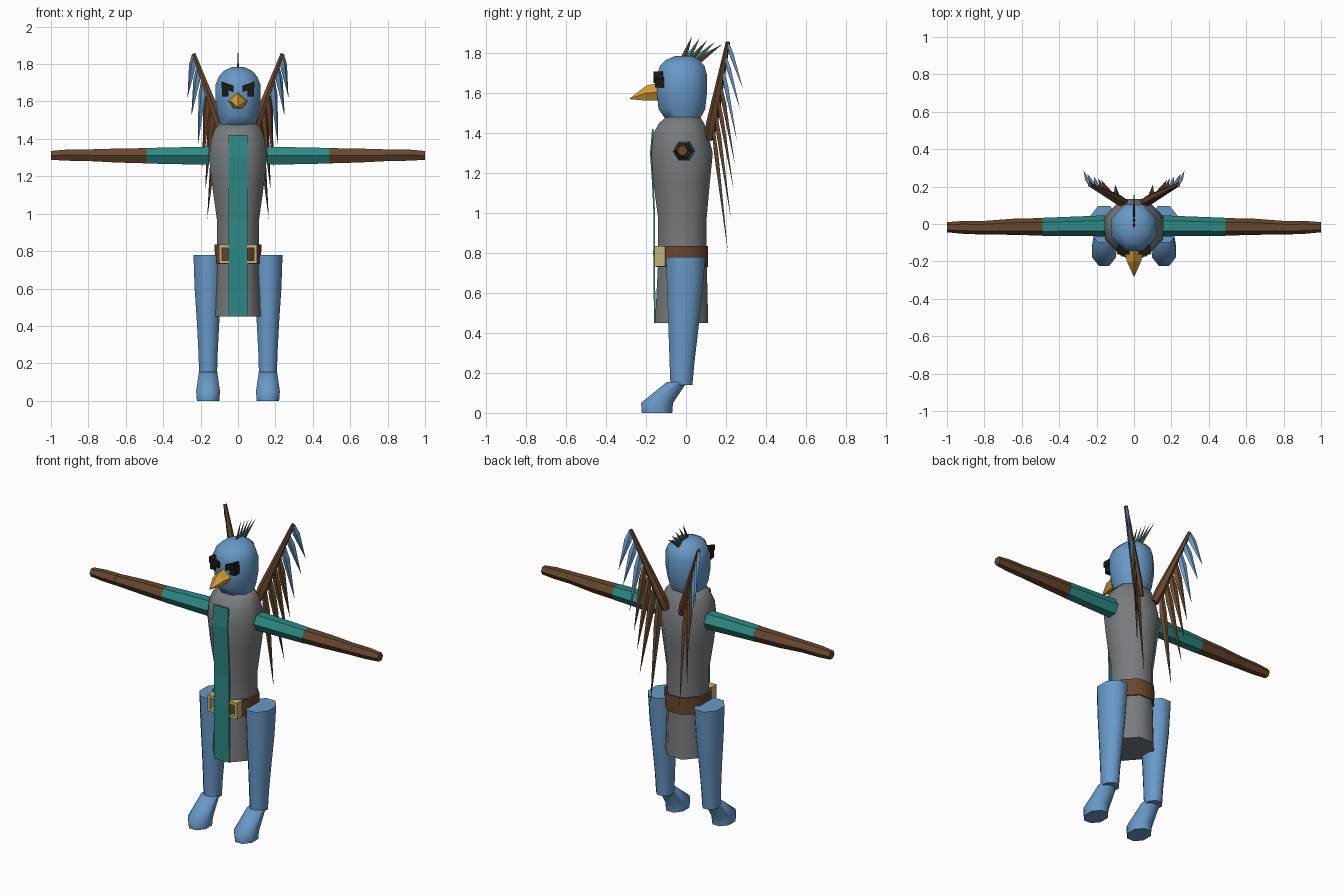
import bpy, bmesh, math
from mathutils import Vector

if "Cube" in bpy.data.objects:
    bpy.data.objects.remove(bpy.data.objects["Cube"], do_unlink=True)


def material(name, rgb):
    m = bpy.data.materials.new(name)
    m.use_nodes = True
    color = (*rgb, 1)
    m.diffuse_color = color
    m.node_tree.nodes["Principled BSDF"].inputs["Base Color"].default_value = color
    return m


BLUE = material("blue_plumage", (.14, .32, .58))
GREY = material("grey_cloth", (.19, .2, .21))
TEAL = material("teal_cloth", (.026, .25, .23))
BROWN = material("brown_leather", (.14, .064, .027))
GOLD = material("golden_beak", (.69, .36, .035))
TAN = material("pale_brass", (.56, .45, .19))
DARK = material("near_black", (.012, .01, .006))


def loft(name, rings, mat, smooth=0):
    """Skin a list of equal rings, capping both ends."""
    bm = bmesh.new()
    rows = [[bm.verts.new(p) for p in ring] for ring in rings]
    n = len(rows[0])
    for a, b in zip(rows, rows[1:]):
        for i in range(n):
            j = (i + 1) % n
            bm.faces.new((a[i], a[j], b[j], b[i]))
    bm.faces.new(rows[0])
    bm.faces.new(rows[-1])
    bmesh.ops.remove_doubles(bm, verts=bm.verts, dist=.0005)
    bmesh.ops.recalc_face_normals(bm, faces=bm.faces)
    mesh = bpy.data.meshes.new(name)
    bm.to_mesh(mesh)
    bm.free()
    mesh.materials.append(mat)
    if smooth:
        mesh.polygons.foreach_set("use_smooth", [True] * len(mesh.polygons))
        mesh.set_sharp_from_angle(angle=math.radians(smooth))
    ob = bpy.data.objects.new(name, mesh)
    bpy.context.collection.objects.link(ob)
    return ob


def column(name, rows, mat, x=0, sides=8):
    """Upright form from rows of (z, centre y, half width, half depth)."""
    k = 1 / math.cos(math.pi / sides)
    angles = [(i + .5) * math.tau / sides for i in range(sides)]
    rings = [[(x + hx * k * math.cos(a), cy + hy * k * math.sin(a), z) for a in angles]
             for z, cy, hx, hy in rows]
    return loft(name, rings, mat, smooth=55)


def taper(name, points, radii, mat, side, sides=4, flat=1):
    """Tapering limb along points; flat scales the thickness across side."""
    pts = [Vector(p) for p in points]
    d = (pts[-1] - pts[0]).normalized()
    u = Vector(side)
    u = (u - d * u.dot(d)).normalized()
    v = d.cross(u)
    angles = [i * math.tau / sides for i in range(sides)]
    return loft(name, [[p + u * r * math.cos(a) + v * r * flat * math.sin(a) for a in angles]
                       for p, r in zip(pts, radii)], mat)


def block(name, x, y, z, mat, slope=0):
    """Box from (low, high) ranges; slope lifts the high-x end."""
    return loft(name, [[(px, y[0], z[0] + s), (px, y[1], z[0] + s),
                        (px, y[1], z[1] + s), (px, y[0], z[1] + s)]
                       for px, s in ((x[0], 0), (x[1], slope))], mat)


# Robe, belt and head
column("robe", [(.45, -.022, .12, .133), (.75, -.018, .112, .122), (.97, -.018, .113, .121),
                (1.15, -.022, .138, .141), (1.3, -.02, .155, .154), (1.4, -.027, .142, .136),
                (1.45, -.022, .125, .112), (1.48, -.015, .1, .086)], GREY)
column("belt", [(.73, -.02, .123, .131), (.835, -.02, .125, .131)], BROWN)
column("head", [(1.46, -.015, .09, .08), (1.52, -.021, .107, .117), (1.6, -.02, .12, .125),
                (1.69, -.02, .12, .125), (1.735, -.019, .102, .112), (1.765, -.018, .075, .085),
                (1.785, -.01, .03, .045)], BLUE)

# Hanging sash
drape = [(.45, -.16), (.8, -.164), (.98, -.162), (1.15, -.17), (1.3, -.18), (1.42, -.17)]
loft("sash", [[(-.052, y, z), (.052, y, z), (.052, y + .008, z), (-.052, y + .008, z)]
              for z, y in drape], TEAL)

# Buckle frame
for low, part in ((.733, "lower"), (.817, "upper")):
    block(f"buckle_{part}_bar", (-.1, .1), (-.157, -.11), (low, low + .018), TAN)

# Beak: ridged cross-sections meeting at a hooked tip
sections = [(-.12, .057, 1.655, 1.605, 1.565), (-.2, .038, 1.637, 1.6, 1.562),
            (-.285, 0, 1.57, 1.57, 1.57)]
loft("beak", [[(0, y, top), (w, y, mid), (w * .5, y, low), (-w * .5, y, low), (-w, y, mid)]
              for y, w, top, mid, low in sections], GOLD)

# Crest of thin spikes
for i in range(5):
    y = -.015 + i * .02
    tip = (0, .03 + i * .038, 1.885 - i * .01)
    taper(f"crest_spike_{i + 1}", [(0, y, 1.765), tip], [.017, 0],
          TEAL if i % 2 else BROWN, (0, 1, 0), flat=.35)

# Mirrored parts
for s, label in ((1, "left"), (-1, "right")):
    # Buckle side, eye and brow
    block(f"{label}_buckle_bar", (s * .085, s * .102), (-.157, -.105), (.733, .835), TAN)
    block(f"{label}_eye", (s * .05, s * .086), (-.155, -.11), (1.628, 1.68), DARK)
    block(f"{label}_brow", (s * .024, s * .088), (-.163, -.115), (1.65, 1.685), DARK, slope=.022)

    # Arm: sleeve, forearm and hand
    taper(f"{label}_sleeve", [(s * .155, -.01, 1.31), (s * .49, -.015, 1.31)],
          [.056, .048], TEAL, (0, 1, 0), sides=6)
    taper(f"{label}_forearm", [(s * .49, -.015, 1.31), (s * .65, -.015, 1.311), (s * .82, -.02, 1.313)],
          [.047, .043, .035], BROWN, (0, 1, 0), sides=6)
    taper(f"{label}_hand", [(s * .82, -.02, 1.313), (s * .92, -.018, 1.313), (s, -.017, 1.312)],
          [.036, .034, .027], BROWN, (0, 1, 0), sides=6)

    # Leg and foot
    column(f"{label}_leg", [(.14, -.023, .048, .055), (.25, -.02, .051, .062),
                            (.42, -.013, .06, .075), (.6, -.006, .072, .088),
                            (.78, -.002, .078, .098)], BLUE, x=s * .16)
    column(f"{label}_foot", [(0, -.145, .06, .076), (.05, -.145, .064, .08),
                             (.155, -.045, .049, .05)], BLUE, x=s * .16)

    # Wing bone
    root, end = Vector((s * .055, .115, 1.37)), Vector((s * .237, .21, 1.855))
    taper(f"{label}_wing_bone", [root, root.lerp(end, .15), root.lerp(end, .5), end],
          [.024, .03, .022, .011], BROWN, (0, 1, 0), sides=6)

    # Feathers, longest nearest the body
    tips = [(.27, .285, 1.62), (.25, .27, 1.52), (.215, .255, 1.36), (.19, .245, 1.24),
            (.175, .238, 1.12), (.165, .225, .97), (.1, .21, .8)]
    for i, (x, y, z) in enumerate(tips):
        base = root.lerp(end, .99 - i * .135)
        tip = Vector((s * x, y, z))
        taper(f"{label}_feather_{i + 1}", [base, base.lerp(tip, .25), tip], [.012, .021, 0],
              BLUE if i < 3 else BROWN, (s * .17, .1, 0), flat=.55)
